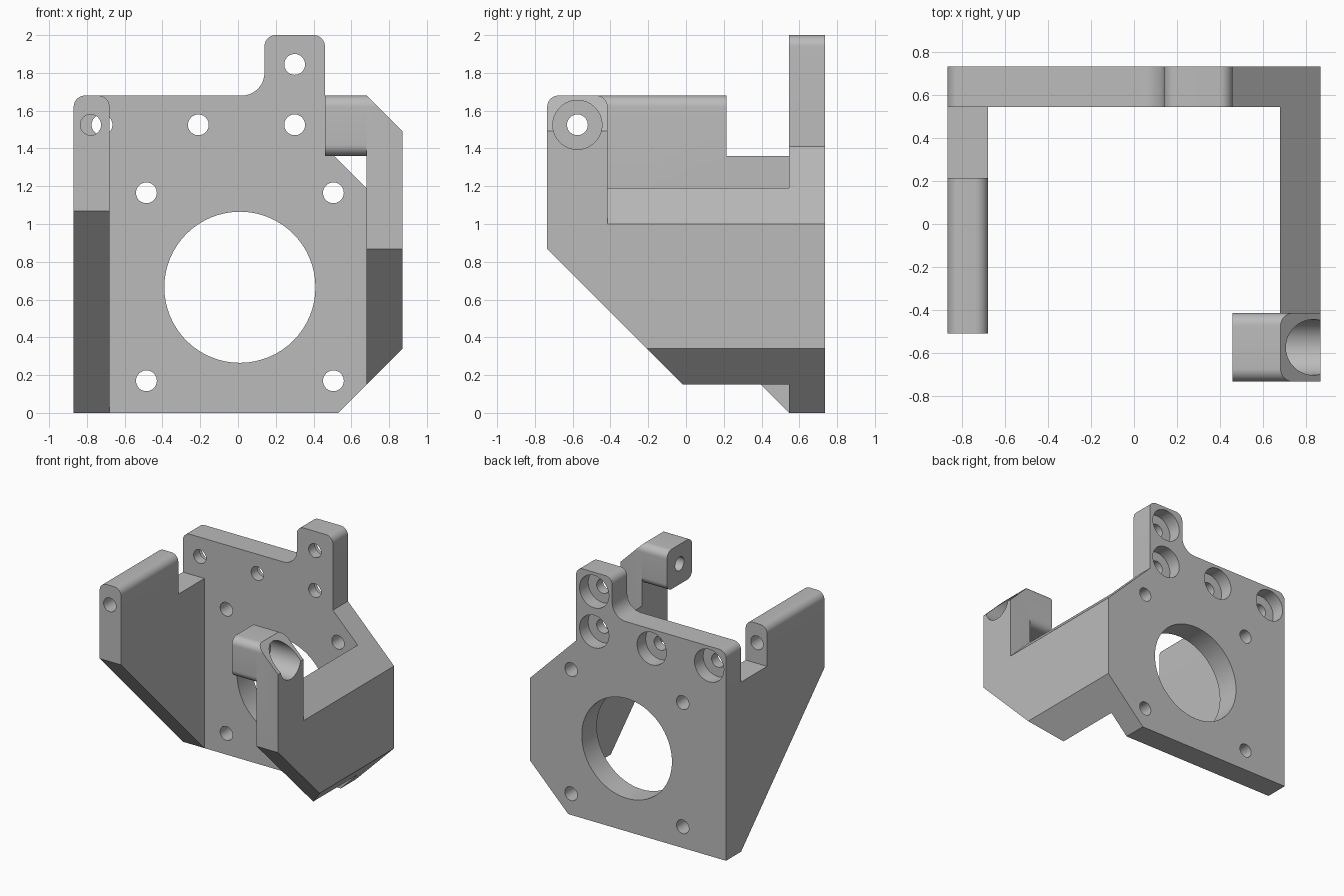
import bpy
import bmesh
import math
from mathutils import Vector

cube = bpy.data.objects.get("Cube")
if cube:
    bpy.data.objects.remove(cube, do_unlink=True)

# One plain grey for the whole bracket
grey = bpy.data.materials.new("plain grey")
grey.use_nodes = True
grey.diffuse_color = (0.5, 0.5, 0.5, 1)
grey.node_tree.nodes["Principled BSDF"].inputs["Base Color"].default_value = (0.5, 0.5, 0.5, 1)

ROUND = 0.06
HOLE = 0.055
BORE = 0.13


def outline(points, steps=10):
    """Turn corners (a, b, optional radius) into a filleted outline."""
    result = []
    for i, point in enumerate(points):
        corner = Vector(point[:2])
        if len(point) < 3:
            result.append(corner)
            continue
        u = (Vector(points[i - 1][:2]) - corner).normalized()
        v = (Vector(points[(i + 1) % len(points)][:2]) - corner).normalized()
        half = u.angle(v) / 2
        radius = point[2]
        centre = corner + (u + v).normalized() * radius / math.sin(half)
        start = corner + u * radius / math.tan(half) - centre
        end = corner + v * radius / math.tan(half) - centre
        sweep = start.angle(end)
        for k in range(steps + 1):
            t = k / steps
            result.append(centre + (start * math.sin((1 - t) * sweep)
                                    + end * math.sin(t * sweep)) / math.sin(sweep))
    return result


def circle(a, b, radius, sides=64):
    return [(a + radius * math.cos(math.tau * k / sides),
             b + radius * math.sin(math.tau * k / sides)) for k in range(sides)]


def prism(name, points, axis, start, end):
    """Extrude a YZ outline along x, or an XZ outline along y."""
    bm = bmesh.new()
    rings = []
    for d in (start, end):
        rings.append([bm.verts.new((d, a, b) if axis == "x" else (a, d, b))
                      for a, b in outline(points)])
    bm.faces.new(rings[0])
    bm.faces.new(rings[1])
    n = len(rings[0])
    for i in range(n):
        j = (i + 1) % n
        bm.faces.new((rings[0][i], rings[0][j], rings[1][j], rings[1][i]))
    bmesh.ops.recalc_face_normals(bm, faces=bm.faces)
    mesh = bpy.data.meshes.new(name)
    bm.to_mesh(mesh)
    bm.free()
    mesh.materials.append(grey)
    obj = bpy.data.objects.new(name, mesh)
    bpy.context.collection.objects.link(obj)
    return obj


def combine(obj, tool, operation):
    """Apply a boolean and remove the tool."""
    mod = obj.modifiers.new("shape", "BOOLEAN")
    mod.operation = operation
    mod.solver = "EXACT"
    mod.object = tool
    bpy.context.view_layer.update()
    graph = bpy.context.evaluated_depsgraph_get()
    mesh = bpy.data.meshes.new_from_object(obj.evaluated_get(graph))
    obj.modifiers.clear()
    obj.data = mesh
    bpy.data.objects.remove(tool, do_unlink=True)


def drill(obj, a, b, radius, axis, start=-2, end=2):
    combine(obj, prism("drill", circle(a, b, radius), axis, start, end), "DIFFERENCE")


# Back plate with mounting tab
FRONT, BACK = 0.545, 0.735
back_plate = prism("back_plate", [
    (-0.87, 0), (0.53, 0), (0.87, 0.34), (0.87, 1.0), (0.46, 1.41),
    (0.46, 2.0, ROUND), (0.14, 2.0, ROUND), (0.14, 1.68, 0.12),
    (-0.87, 1.68, ROUND)], "y", FRONT, BACK)

# Large opening, plain holes and counterbored holes
drill(back_plate, 0.01, 0.665, 0.4, "y")
for x in (-0.485, 0.505):
    for z in (0.17, 1.165):
        drill(back_plate, x, z, HOLE, "y")
for x, z in ((-0.72, 1.525), (-0.21, 1.525), (0.3, 1.525), (0.3, 1.845)):
    drill(back_plate, x, z, HOLE, "y")
    drill(back_plate, x, z, BORE, "y", BACK - 0.11, 1)

# Wall on the -x side: sloped front, notched rounded top, lengthwise hole
right_wall = prism("right_wall", [
    (-0.51, 1.07), (FRONT, 0), (FRONT, 1.36), (0.215, 1.36),
    (0.215, 1.9), (-0.51, 1.9)], "x", -1, -0.5)
combine(right_wall, prism("section", [
    (-0.87, -0.3), (-0.68, -0.3), (-0.68, 1.68, ROUND), (-0.87, 1.68, ROUND)],
    "y", -1, 1), "INTERSECT")
drill(right_wall, -0.78, 1.525, HOLE, "y")

# Wall on the +x side: chamfered above and below, sloped front
left_wall = prism("left_wall", [
    (-0.415, 0.547), (0.1, 0.032), (FRONT, 0.032), (FRONT, 1.4), (-0.415, 1.4)],
    "x", 0.5, 1)
combine(left_wall, prism("section", [
    (0.68, 0.15), (0.87, 0.34), (0.87, 1.0), (0.68, 1.19)], "y", -1, 1), "INTERSECT")

# Upright arm at the front of that wall, with a chamfered outer top
left_arm = prism("left_arm", [
    (-0.735, 0.867), (-0.415, 0.547), (-0.415, 1.68, ROUND), (-0.735, 1.68, ROUND)],
    "x", 0.5, 1)
combine(left_arm, prism("section", [
    (0.68, 0), (0.87, 0), (0.87, 1.493), (0.68, 1.683)], "y", -1, 1), "INTERSECT")

# Rounded boss pointing inwards from the arm
arm_boss = prism("arm_boss", [
    (-0.735, 1.36, ROUND), (-0.415, 1.36, ROUND),
    (-0.415, 1.68, ROUND), (-0.735, 1.68, ROUND)], "x", 0.46, 0.68)
for part in (left_arm, arm_boss):
    drill(part, -0.575, 1.525, HOLE, "x", 0, 2)
    drill(part, -0.575, 1.525, BORE, "x", 0.6, 2)

# Smooth curved faces, crisp edges
for part in (back_plate, right_wall, left_wall, left_arm, arm_boss):
    part.data.shade_smooth()
    part.data.set_sharp_from_angle(angle=math.radians(30))
